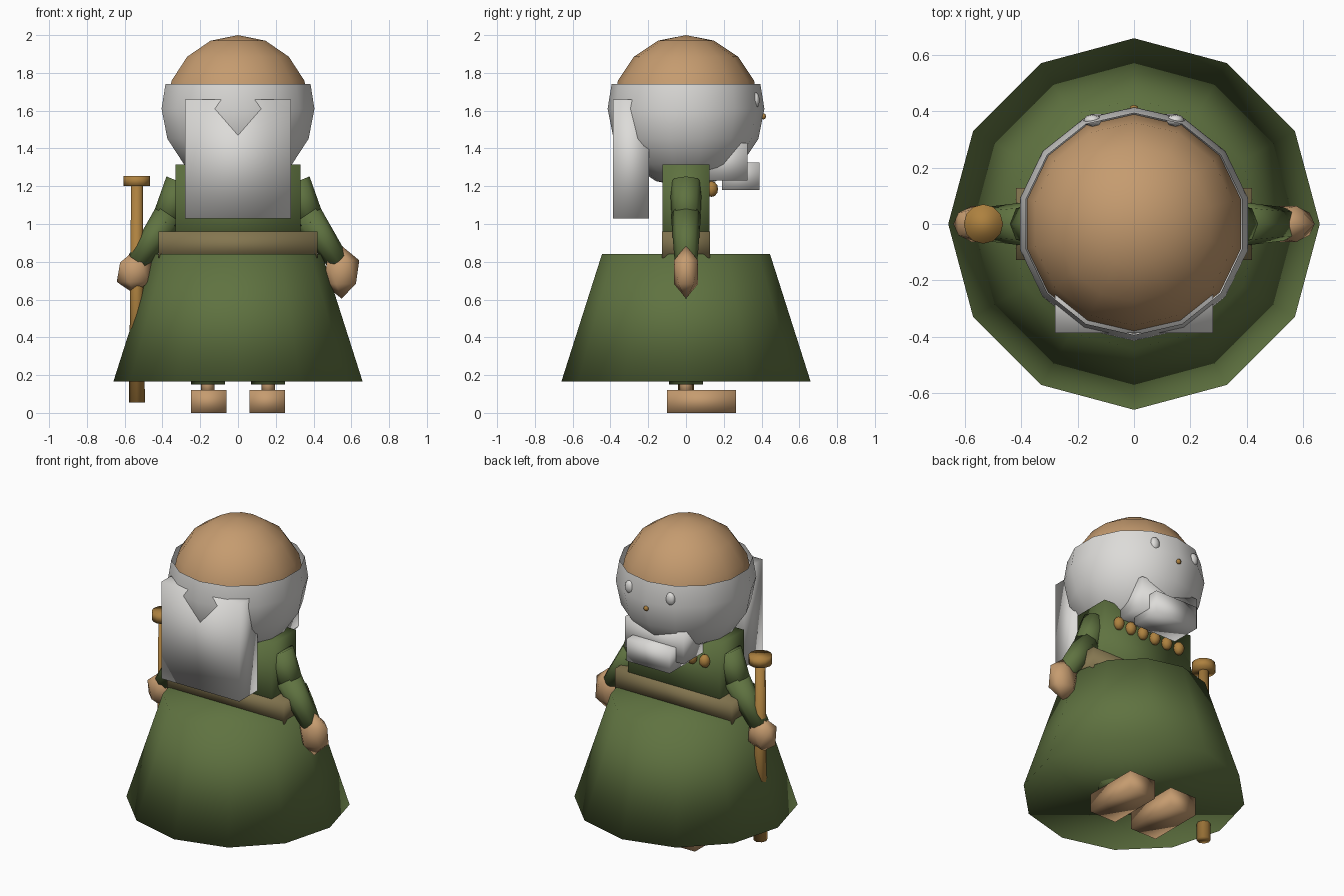
import bpy, bmesh, math
from mathutils import Vector

if "Cube" in bpy.data.objects:
    bpy.data.objects.remove(bpy.data.objects["Cube"])


def material(name, rgb):
    m = bpy.data.materials.new(name)
    m.diffuse_color = (*rgb, 1)
    m.use_nodes = True
    m.node_tree.nodes["Principled BSDF"].inputs["Base Color"].default_value = m.diffuse_color
    return m


SKIN = material("skin", (0.56, 0.33, 0.16))
GREEN = material("green_cloth", (0.115, 0.17, 0.052))
WHITE = material("white_hair", (0.72, 0.71, 0.69))
GOLD = material("gold_wood", (0.42, 0.22, 0.05))
BELT = material("belt_tan", (0.23, 0.18, 0.08))


def finish(bm, name, mat):
    bmesh.ops.recalc_face_normals(bm, faces=bm.faces)
    for f in bm.faces:
        f.smooth = True
    me = bpy.data.meshes.new(name)
    bm.to_mesh(me)
    bm.free()
    me.materials.append(mat)
    ob = bpy.data.objects.new(name, me)
    bpy.context.collection.objects.link(ob)
    return ob


def box(name, lo, hi, mat):
    bm = bmesh.new()
    bmesh.ops.create_cube(bm, size=1)
    for v in bm.verts:
        v.co = Vector([(a + b) / 2 + c * (b - a) for a, b, c in zip(lo, hi, v.co)])
    return finish(bm, name, mat)


def lathe(name, profile, n, mat, start=(0, 0, 0), axis=(0, 0, 1), caps=True):
    """Revolve (radius, height) pairs about an axis, first vertex towards +y."""
    bm = bmesh.new()
    rot = Vector((0, 0, 1)).rotation_difference(Vector(axis))
    rings = []
    for r, h in profile:
        count = 1 if r < 1e-4 else n
        ring = []
        for i in range(count):
            a = math.pi / 2 + 2 * math.pi * i / n
            p = Vector((r * math.cos(a), r * math.sin(a), h))
            ring.append(bm.verts.new(rot @ p + Vector(start)))
        rings.append(ring)
    for a, b in zip(rings, rings[1:]):
        for i in range(n):
            j = (i + 1) % n
            quad = [a[i % len(a)], a[j % len(a)], b[j % len(b)], b[i % len(b)]]
            bm.faces.new(list(dict.fromkeys(quad)))
    if caps:
        for ring in (rings[0], rings[-1]):
            if len(ring) > 2:
                bm.faces.new(ring)
    return finish(bm, name, mat)


def limb(name, a, b, r1, r2, mat, n=8):
    d = Vector(b) - Vector(a)
    return lathe(name, [(r1, 0), (r2, d.length)], n, mat, a, d.normalized())


def ball(name, center, size, mat, n=8, rings=6):
    bm = bmesh.new()
    bmesh.ops.create_uvsphere(bm, u_segments=n, v_segments=rings, radius=1)
    for v in bm.verts:
        v.co = Vector([c + s * p for c, s, p in zip(center, size, v.co)])
    return finish(bm, name, mat)


def arc(radius, first, last):
    """Sphere profile in steps of 22.5 degrees."""
    return [(radius * math.cos(math.radians(22.5 * i)),
             radius * math.sin(math.radians(22.5 * i))) for i in range(first, last + 1)]


# Head, open hair cap and the long hair panel
HEAD = (0, 0, 1.61)
lathe("head", arc(0.39, -4, 4), 14, SKIN, HEAD)
lathe("hair_cap", arc(0.415, -4, 0) + [(0.394, 0.13)], 14, WHITE, HEAD, caps=False)
box("long_hair", (-0.28, -0.387, 1.03), (0.28, -0.197, 1.66), WHITE)

# Face: eyes, nose, beard blocks
for s in (-1, 1):
    ball("eye", (s * 0.147, 0.368, 1.655), (0.033, 0.022, 0.042), WHITE)
ball("nose", (0, 0.41, 1.57), (0.017, 0.014, 0.017), GOLD, 6, 4)
box("beard_upper", (-0.21, 0.10, 1.23), (0.21, 0.325, 1.43), WHITE)
box("beard_lower", (-0.155, 0.19, 1.18), (0.155, 0.39, 1.325), WHITE)

# Torso, belt, skirt
box("torso", (-0.33, -0.125, 0.85), (0.33, 0.125, 1.315), GREEN)
box("belt", (-0.42, -0.128, 0.82), (0.42, 0.128, 0.96), BELT)
lathe("skirt", [(0.66, 0.165), (0.445, 0.84)], 12, GREEN)

# Row of beads across the chest
for i in range(6):
    ball("bead", (-0.23 + i * 0.092, 0.135, 1.185), (0.035, 0.035, 0.042), GOLD)

# Arms, hands, legs, feet
for s, rz in ((-1, 0.115), (1, 0.14)):
    limb("upper_arm", (s * 0.30, 0, 1.22), (s * 0.385, 0, 1.01), 0.085, 0.075, GREEN)
    limb("forearm", (s * 0.365, 0, 1.05), (s * 0.53, 0, 0.80), 0.08, 0.06, GREEN)
    bm = bmesh.new()
    bmesh.ops.create_icosphere(bm, subdivisions=1, radius=1)
    for v in bm.verts:
        v.co = Vector((s * 0.548 + 0.105 * v.co.x, 0.075 * v.co.y, 0.745 + rz * v.co.z))
    finish(bm, "hand", SKIN)
    lathe("leg", [(0.09, 0.15), (0.09, 0.5)], 8, GREEN, (s * 0.16, 0, 0))
    lathe("ankle", [(0.035, 0.1), (0.035, 0.2)], 8, SKIN, (s * 0.16, 0, 0))
    x0, x1 = sorted((s * 0.06, s * 0.25))
    box("foot", (x0, -0.1, 0), (x1, 0.265, 0.12), SKIN)

# Walking staff with its knob
lathe("staff", [(0.042, 0.055), (0.031, 1.21)], 8, GOLD, (-0.535, 0, 0))
lathe("staff_knob", [(0.07, 1.2), (0.07, 1.255)], 12, GOLD, (-0.535, 0, 0))
